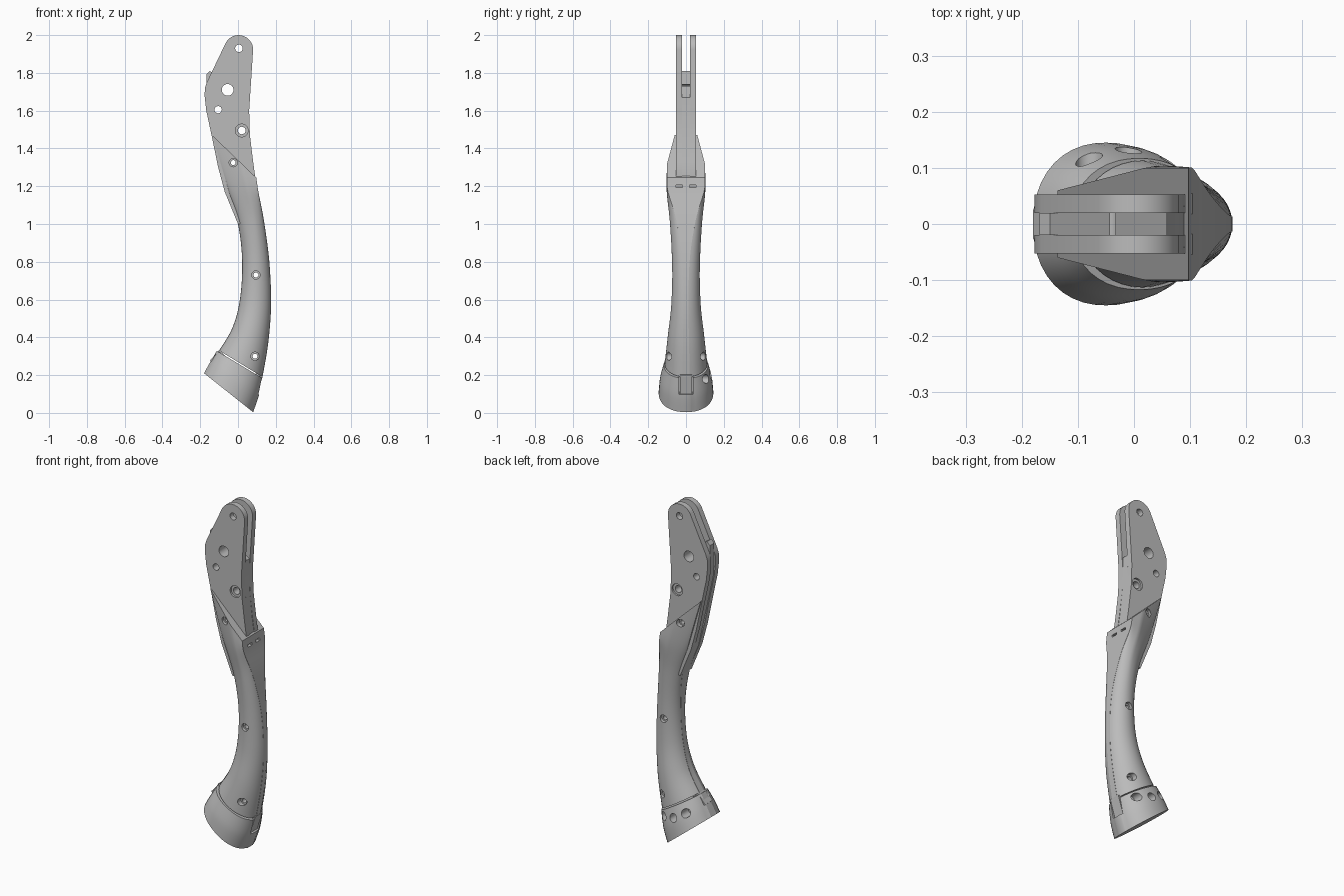
import bpy, bmesh, math
from mathutils import Vector

cube = bpy.data.objects.get("Cube")
if cube:
    bpy.data.objects.remove(cube)

grey = bpy.data.materials.new("plain grey")
grey.use_nodes = True
grey.diffuse_color = (0.5, 0.5, 0.5, 1)
grey.node_tree.nodes["Principled BSDF"].inputs["Base Color"].default_value = (0.5, 0.5, 0.5, 1)


def finish(name, bm):
    bmesh.ops.recalc_face_normals(bm, faces=bm.faces)
    mesh = bpy.data.meshes.new(name)
    bm.to_mesh(mesh)
    bm.free()
    mesh.materials.append(grey)
    ob = bpy.data.objects.new(name, mesh)
    bpy.context.collection.objects.link(ob)
    return ob


def slab(name, outline, y0, y1):
    """Extrude an x-z outline from y0 to y1."""
    bm = bmesh.new()
    face = bm.faces.new([bm.verts.new((x, y0, z)) for x, z in outline])
    ext = bmesh.ops.extrude_face_region(bm, geom=[face])
    moved = [v for v in ext["geom"] if isinstance(v, bmesh.types.BMVert)]
    bmesh.ops.translate(bm, verts=moved, vec=(0, y1 - y0, 0))
    return finish(name, bm)


def box(name, x, z, half_x, half_z, y, half_y, tilt=0.0):
    c, s = math.cos(tilt), math.sin(tilt)
    corners = [(-1, -1), (1, -1), (1, 1), (-1, 1)]
    outline = [(x + c * a * half_x - s * b * half_z, z + s * a * half_x + c * b * half_z) for a, b in corners]
    return slab(name, outline, y - half_y, y + half_y)


def disc(name, x, z, r, y0, y1):
    turn = [math.tau * i / 24 for i in range(24)]
    return slab(name, [(x + r * math.cos(a), z + r * math.sin(a)) for a in turn], y0, y1)


def catmull(rows, steps):
    out = []
    for i in range(len(rows) - 1):
        p = [rows[max(0, min(len(rows) - 1, i + k))] for k in (-1, 0, 1, 2)]
        for j in range(steps):
            t = j / steps
            out.append([b + 0.5 * t * (c - a + t * (2 * a - 5 * b + 4 * c - d + t * (3 * (b - c) + d - a)))
                        for a, b, c, d in zip(*p)])
    return out + [rows[-1]]


def loft(name, rows, power=2.0, n=20):
    """Rows hold left x, z, right x, z, half width and wedge amount."""
    bm = bmesh.new()
    rings = []
    for xl, zl, xr, zr, hw, wedge in rows:
        side = []
        for i in range(n + 1):
            t = 0.5 - 0.5 * math.cos(math.pi * i / n)
            rounded = max(0.17, (1 - abs(2 * t - 1) ** power) ** (1 / power))
            flared = 0.6 + 0.4 * min(1, t * 1.5)
            side.append((xl + (xr - xl) * t, hw * (rounded + (flared - rounded) * wedge), zl + (zr - zl) * t))
        loop = side + [(x, -y, z) for x, y, z in reversed(side)]
        rings.append([bm.verts.new(p) for p in loop])
    for low, high in zip(rings, rings[1:]):
        for i in range(len(low)):
            k = (i + 1) % len(low)
            bm.faces.new((low[i], low[k], high[k], high[i]))
    bm.faces.new(rings[0])
    bm.faces.new(rings[-1])
    return finish(name, bm)


def cut(targets, cutter):
    for ob in targets:
        mod = ob.modifiers.new("cut", 'BOOLEAN')
        mod.operation = 'DIFFERENCE'
        mod.solver = 'EXACT'
        mod.object = cutter
        bpy.context.view_layer.objects.active = ob
        bpy.ops.object.modifier_apply(modifier=mod.name)
    bpy.data.objects.remove(cutter)


# Paired side plates with a rounded top
arc = [math.radians(a) for a in range(0, 151, 10)]
outline = [(0.003 + 0.077 * math.cos(a), 1.923 + 0.077 * math.sin(a)) for a in arc]
outline += [(-0.165, 1.75), (-0.175, 1.72), (-0.177, 1.68), (-0.168, 1.6), (-0.14, 1.47),
            (-0.105, 1.3), (-0.07, 1.17), (0.0, 1.0), (0.06, 1.0), (0.085, 1.2),
            (0.094, 1.23), (0.08, 1.33), (0.063, 1.47), (0.059, 1.6)]
right_plate = slab("right_plate", outline, -0.053, -0.02)
left_plate = slab("left_plate", outline, 0.02, 0.053)

# Spacer filling the gap below the fork slot
spacer = slab("spacer", [(-0.168, 1.7), (-0.168, 1.79), (-0.15, 1.81), (0.059, 1.67), (0.06, 1.5), (0.078, 1.33),
                         (0.092, 1.23), (0.06, 1.0), (0.0, 1.0), (-0.068, 1.17),
                         (-0.135, 1.47), (-0.163, 1.6)], -0.02, 0.02)

# Curved body, wedge shaped above and rounded below
body = loft("body", catmull([
    (-0.100, 0.330, 0.130, 0.190, 0.113, 0.0),
    (-0.030, 0.450, 0.160, 0.370, 0.096, 0.0),
    (0.010, 0.600, 0.175, 0.570, 0.077, 0.0),
    (0.022, 0.800, 0.166, 0.800, 0.075, 0.1),
    (0.000, 1.000, 0.137, 1.020, 0.088, 0.5),
    (-0.060, 1.210, 0.108, 1.170, 0.104, 0.9),
    (-0.136, 1.470, 0.097, 1.245, 0.100, 1.0)], 8))

# Flared foot with a slanted flat sole
foot = loft("foot", catmull([
    (-0.180, 0.210, 0.080, 0.004, 0.145, 0.0),
    (-0.148, 0.268, 0.110, 0.090, 0.137, 0.0),
    (-0.112, 0.328, 0.131, 0.183, 0.117, 0.0)], 5), 2.2)

# Locking tabs and the notch behind the outer one
cut([foot], box("notch", 0.125, 0.15, 0.04, 0.055, 0, 0.038, -0.3))
outer_tab = box("outer_tab", 0.098, 0.155, 0.02, 0.055, 0, 0.032, -0.3)
inner_tab = box("inner_tab", -0.108, 0.29, 0.022, 0.036, 0, 0.035, -0.72)

# Through holes in the plates
plates = [right_plate, left_plate, spacer]
for x, z, r in [(0.005, 1.93, 0.02), (-0.055, 1.71, 0.031), (-0.105, 1.605, 0.019), (0.02, 1.495, 0.02)]:
    cut(plates, disc("drill", x, z, r, -0.3, 0.3))
for s in (-1, 1):
    cut(plates[:2], disc("recess", 0.02, 1.495, 0.034, *sorted((s * 0.042, s * 0.3))))

# Through holes in the body, each with a wider recess
for x, z, depth, parts in [(-0.025, 1.325, 0.066, plates + [body]),
                           (0.095, 0.73, 0.055, [body]), (0.09, 0.30, 0.07, [body])]:
    cut(parts, disc("drill", x, z, 0.013, -0.3, 0.3))
    for s in (-1, 1):
        cut([body], disc("recess", x, z, 0.022, *sorted((s * depth, s * 0.3))))

# Back holes in the foot and small slots under the plates
for x, z in [(0.07, 0.18), (-0.01, 0.2), (-0.08, 0.24)]:
    cut([foot], disc("drill", x, z, 0.024, 0.06, 0.3))
for y in (-0.036, 0.036):
    cut([body], box("slot", 0.1, 1.2, 0.025, 0.007, y, 0.018))

# Smooth shading with sharp edges kept
bpy.ops.object.select_all(action='DESELECT')
for ob in plates + [body, foot, outer_tab, inner_tab]:
    ob.select_set(True)
bpy.context.view_layer.objects.active = body
bpy.ops.object.shade_smooth_by_angle(angle=math.radians(30))
